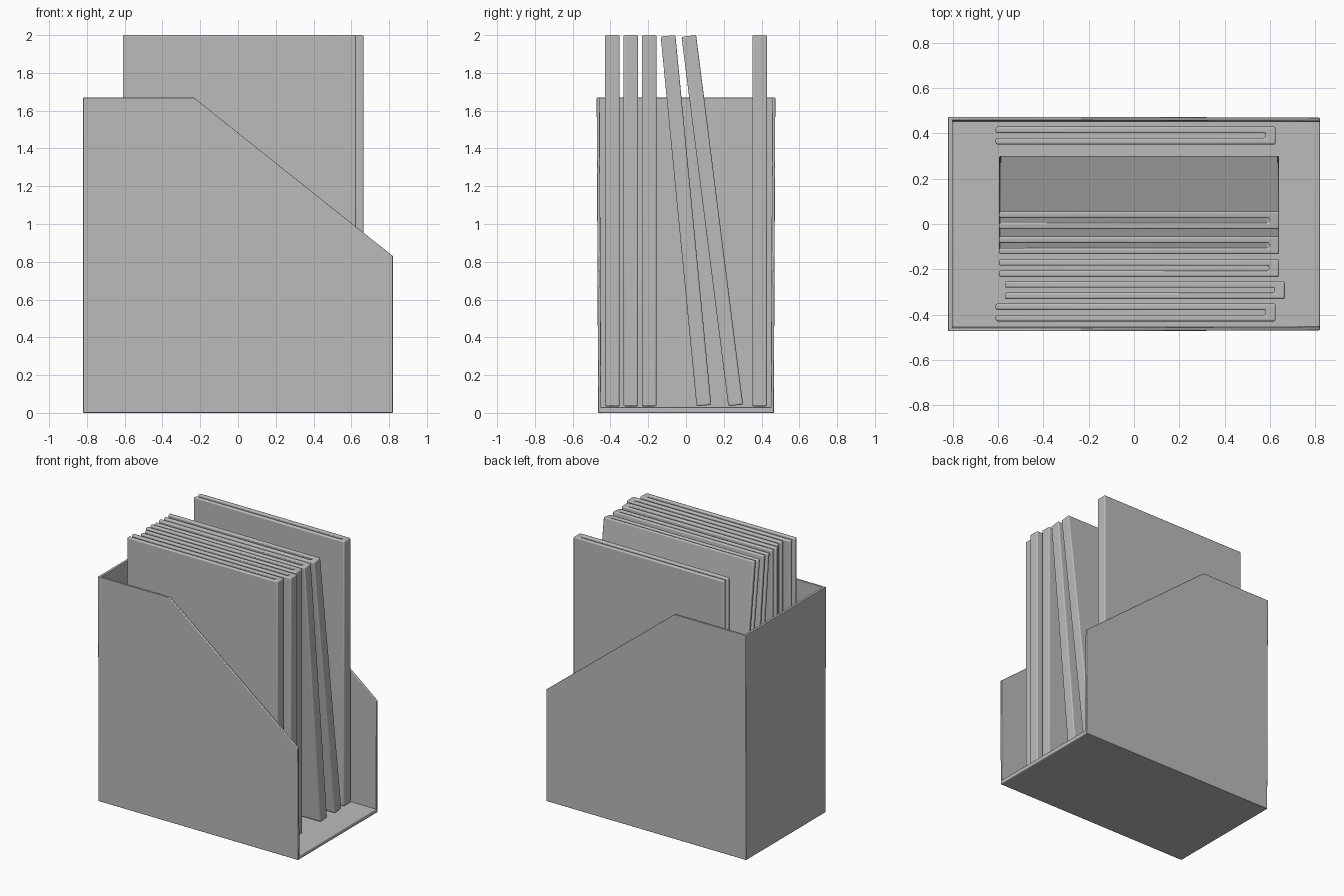
import bpy, bmesh, math
from mathutils import Vector

cube = bpy.data.objects.get("Cube")
if cube:
    bpy.data.objects.remove(cube, do_unlink=True)

grey = bpy.data.materials.new("plain grey")
grey.use_nodes = True
colour = (0.5, 0.5, 0.5, 1)
grey.diffuse_color = colour
grey.node_tree.nodes["Principled BSDF"].inputs["Base Color"].default_value = colour


def make_object(name, bm, bevel):
    bmesh.ops.recalc_face_normals(bm, faces=bm.faces)
    mesh = bpy.data.meshes.new(name)
    bm.to_mesh(mesh)
    bm.free()
    mesh.materials.append(grey)
    obj = bpy.data.objects.new(name, mesh)
    bpy.context.collection.objects.link(obj)
    mod = obj.modifiers.new("Soft edges", "BEVEL")
    mod.width = bevel
    mod.segments = 3
    mod.limit_method = "ANGLE"
    bpy.ops.object.select_all(action="DESELECT")
    obj.select_set(True)
    bpy.context.view_layer.objects.active = obj
    bpy.ops.object.shade_smooth_by_angle(angle=math.radians(40))
    return obj


def prism(outline, direction):
    """Closed solid from a flat outline pushed along a direction."""
    bm = bmesh.new()
    face = bm.faces.new([bm.verts.new(p) for p in outline])
    top = bmesh.ops.extrude_face_region(bm, geom=[face])["geom"]
    verts = [v for v in top if isinstance(v, bmesh.types.BMVert)]
    bmesh.ops.translate(bm, verts=verts, vec=direction)
    return bm


# Holder: sloping side walls, tall back wall and floor, open at the end
BACK, FRONT, TOP, WALL = -0.82, 0.82, 1.67, 0.016
side = [(BACK, 0), (BACK, TOP), (-0.235, TOP), (FRONT, 0.83), (FRONT, 0)]


def half_width(z):
    return 0.465 + 0.008 * z / TOP


for label, s in (("right", -1), ("left", 1)):
    outline = [(x, s * half_width(z), z) for x, z in side]
    make_object(label + "_side_wall", prism(outline, Vector((0, -s * WALL, 0))), 0.004)

back = [(BACK, y * half_width(z), z) for y, z in ((-1, 0), (1, 0), (1, TOP), (-1, TOP))]
make_object("back_wall", prism(back, Vector((0.02, 0, 0))), 0.004)

floor = [(x, y, 0) for x, y in ((BACK, -0.463), (FRONT, -0.463), (FRONT, 0.463), (BACK, 0.463))]
make_object("holder_floor", prism(floor, Vector((0, 0, 0.03))), 0.006)


# Folders: folded covers with the spine at the open end
LENGTH, HALF, SLOT, SPINE = 1.235, 0.039, 0.011, 0.045


def folder(index, x, bottom, top):
    lower, upper = Vector((0, *bottom)), Vector((0, *top))
    outline = [(0, -HALF), (LENGTH, -HALF), (LENGTH, HALF), (0, HALF),
               (0, SLOT), (LENGTH - SPINE, SLOT), (LENGTH - SPINE, -SLOT), (0, -SLOT)]
    axis = upper - lower
    bm = prism([(px, py, 0) for px, py in outline], Vector((0, 0, axis.length)))
    obj = make_object("folder_%d" % index, bm, 0.008)
    obj.location = (x, *bottom)
    obj.rotation_euler.x = math.atan2(-axis.y, axis.z)


folders = [
    (-0.61, -0.39, -0.39),
    (-0.57, -0.292, -0.292),
    (-0.595, -0.195, -0.195),
    (-0.595, 0.095, -0.095),
    (-0.595, 0.263, 0.015),
    (-0.61, 0.39, 0.39),
]
for i, (x, y_bottom, y_top) in enumerate(folders, 1):
    lean = HALF * abs(y_bottom - y_top) / 1.96
    folder(i, x, (y_bottom, 0.035 + lean), (y_top, 2.0 - lean))
